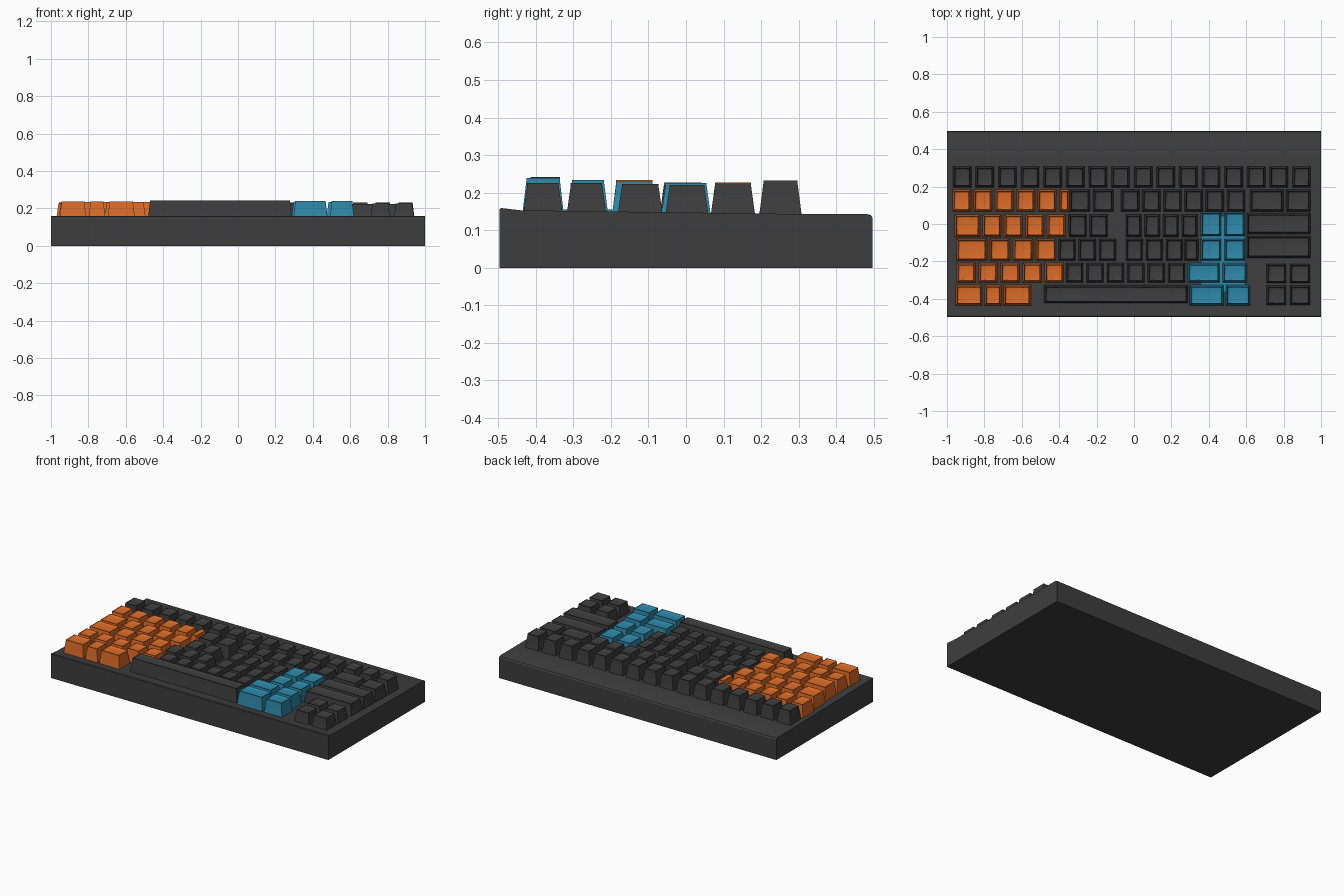
import bpy, bmesh, math

if "Cube" in bpy.data.objects:
    bpy.data.objects.remove(bpy.data.objects["Cube"])


def material(name, rgb):
    m = bpy.data.materials.new(name)
    m.diffuse_color = (*rgb, 1)
    m.use_nodes = True
    m.node_tree.nodes["Principled BSDF"].inputs["Base Color"].default_value = m.diffuse_color
    return m


DARK = material("charcoal", (0.048, 0.048, 0.048))
ORANGE = material("orange", (0.72, 0.15, 0.021))
BLUE = material("teal_blue", (0.027, 0.25, 0.40))


def finish(bm, name, mat, angle=42):
    bmesh.ops.recalc_face_normals(bm, faces=bm.faces[:])
    me = bpy.data.meshes.new(name)
    bm.to_mesh(me)
    bm.free()
    me.materials.append(mat)
    ob = bpy.data.objects.new(name, me)
    bpy.context.collection.objects.link(ob)
    bpy.ops.object.select_all(action='DESELECT')
    ob.select_set(True)
    bpy.context.view_layer.objects.active = ob
    bpy.ops.object.shade_smooth_by_angle(angle=math.radians(angle))
    return ob


def add_key(bm, x0, x1, y0, y1, z):
    """Tapered keycap with rounded edges and a slightly dished top."""
    t, low = 0.011, 0.14
    b = [bm.verts.new(p) for p in
         ((x0, y0, low), (x1, y0, low), (x1, y1, low), (x0, y1, low))]
    c = [bm.verts.new(p) for p in
         ((x0 + t, y0 + t, z), (x1 - t, y0 + t, z),
          (x1 - t, y1 - t, z), (x0 + t, y1 - t, z))]
    bm.faces.new(b[::-1])
    top = bm.faces.new(c)
    for i in range(4):
        j = (i + 1) % 4
        bm.faces.new((b[i], b[j], c[j], c[i]))
    dish = bmesh.ops.inset_region(bm, faces=[top], thickness=0.026, depth=0)
    for v in top.verts:
        v.co.z -= 0.003
    edges = [bm.edges.get((c[i], c[(i + 1) % 4])) for i in range(4)]
    edges += [bm.edges.get((b[i], c[i])) for i in range(4)]
    bmesh.ops.bevel(bm, geom=[e for e in edges if e], offset=0.010,
                    segments=3, profile=0.5, affect='EDGES')


def key_group(name, mat, spans, y0, y1, z):
    bm = bmesh.new()
    for x0, x1 in spans:
        add_key(bm, x0, x1, y0, y1, z)
    finish(bm, name, mat)


def run(x0, x1, n, gap=0.014):
    """n equal keys filling x0..x1."""
    w = (x1 - x0 + gap) / n
    return [(x0 + i * w, x0 + i * w + w - gap) for i in range(n)]


# case: side profile swept across the width
profile = [(-0.497, 0), (-0.497, 0.156), (-0.492, 0.159), (-0.44, 0.153),
           (0.30, 0.143), (0.482, 0.143), (0.492, 0.140), (0.497, 0.132),
           (0.497, 0)]
bm = bmesh.new()
left = bm.faces.new([bm.verts.new((-1, y, z)) for y, z in profile])
ext = bmesh.ops.extrude_face_region(bm, geom=[left])
for v in ext['geom']:
    if isinstance(v, bmesh.types.BMVert):
        v.co.x = 1
finish(bm, "case", DARK, 25)

# tinted plate seen between the blue keys
bm = bmesh.new()
bmesh.ops.create_cube(bm, size=1)
for v in bm.verts:
    v.co = (0.475 + v.co.x * 0.23, -0.16 + v.co.y * 0.40, 0.150 + v.co.z * 0.009)
finish(bm, "blue_key_plate", BLUE)

# function row
key_group("function_keys", DARK, run(-0.968, 0.945, 16, 0.022), 0.195, 0.308, 0.225)

# number row
y = (0.066, 0.184)
key_group("number_keys_left", ORANGE, run(-0.972, -0.415, 5) + [(-0.40, -0.345)], *y, 0.220)
key_group("number_keys_mid", DARK, run(-0.345, -0.11, 2), *y, 0.217)
key_group("number_keys_right", DARK, run(-0.07, 0.595, 6) + [(0.62, 0.80), (0.812, 0.945)],
          *y, 0.217)

# upper letter row
y = (-0.07, 0.052)
key_group("upper_keys_left", ORANGE, [(-0.96, -0.822)] + run(-0.81, -0.365, 4), *y, 0.220)
key_group("upper_keys_mid", DARK, run(-0.35, -0.14, 2) + run(-0.045, 0.34, 4),
          *y, 0.213)
key_group("upper_keys_blue", BLUE, run(0.355, 0.595, 2), -0.066, 0.066, 0.218)
key_group("upper_wide_key", DARK, [(0.602, 0.945)], -0.055, 0.06, 0.213)

# home row
y = (-0.197, -0.078)
key_group("home_keys_left", ORANGE, [(-0.95, -0.785)] + run(-0.772, -0.415, 3), *y, 0.227)
key_group("home_keys_mid", DARK, run(-0.405, -0.095, 3) + run(-0.045, 0.262, 3),
          *y, 0.217)
key_group("home_key_narrow", DARK, [(0.268, 0.345)], *y, 0.216)
key_group("home_keys_blue", BLUE, run(0.355, 0.595, 2), *y, 0.222)
key_group("home_wide_key", DARK, [(0.602, 0.945)], -0.182, -0.062, 0.216)

# lower letter row
y = (-0.314, -0.207)
key_group("lower_keys_left", ORANGE, run(-0.95, -0.375, 5), *y, 0.226)
key_group("lower_keys_mid", DARK, run(-0.365, 0.275, 6), *y, 0.222)
key_group("lower_keys_blue", BLUE, [(0.285, 0.46), (0.472, 0.605)], *y, 0.226)

# bottom row
y = (-0.436, -0.325)
key_group("bottom_keys_left", ORANGE, [(-0.955, -0.81), (-0.80, -0.708), (-0.698, -0.55)],
          *y, 0.230)
key_group("space_bar", DARK, [(-0.482, 0.29)], -0.425, -0.325, 0.234)
key_group("bottom_keys_blue", BLUE, [(0.295, 0.48), (0.49, 0.622)], *y, 0.232)

# arrow cluster
for name, y0, z in (("arrow_keys_front", -0.434, 0.218), ("arrow_keys_back", -0.318, 0.218)):
    key_group(name, DARK, [(0.707, 0.815), (0.832, 0.943)], y0, y0 + 0.106, z)
